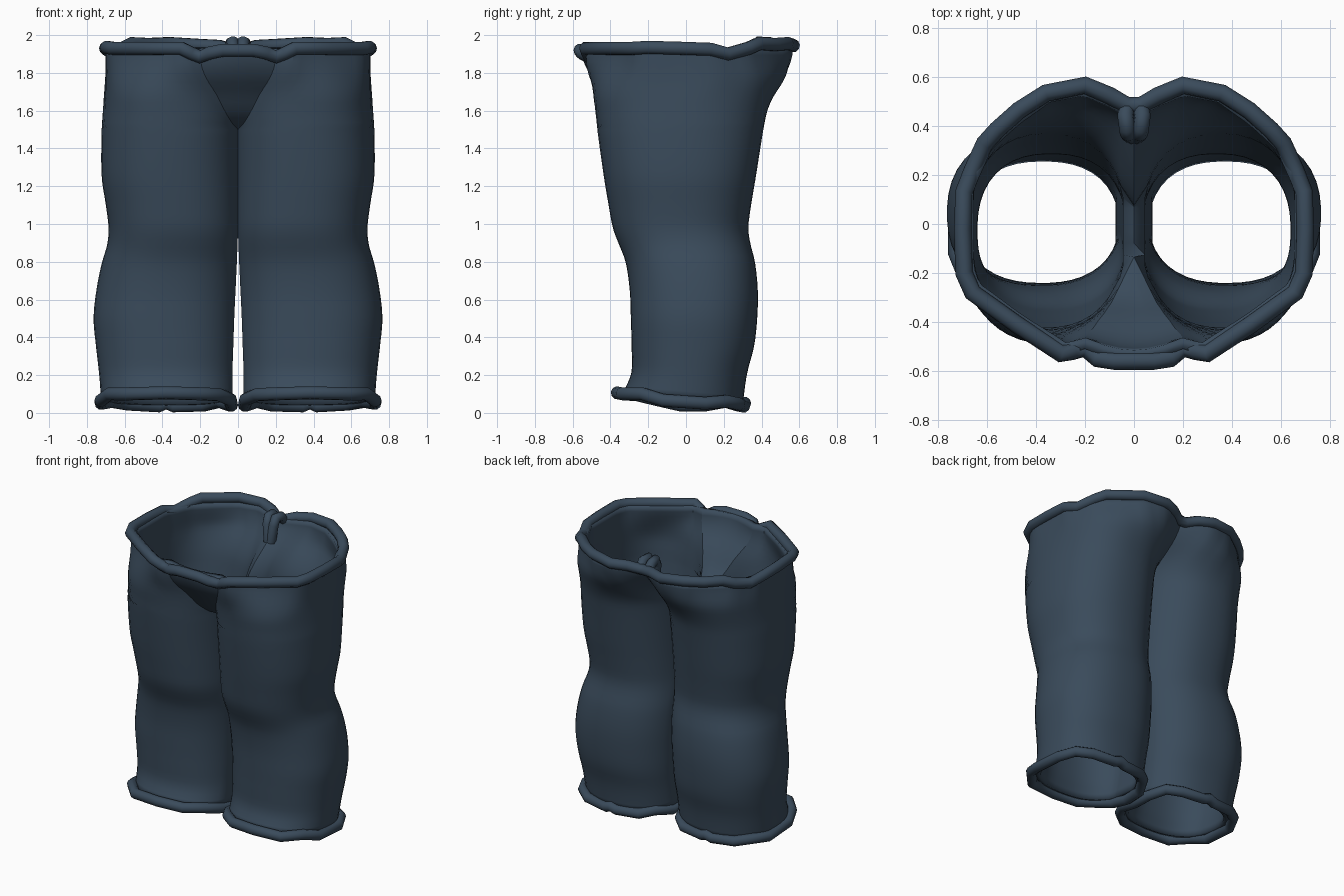
import bpy, bmesh, math
from mathutils import Vector

if "Cube" in bpy.data.objects:
    bpy.data.objects.remove(bpy.data.objects["Cube"])

mat = bpy.data.materials.new("dark_denim")
mat.diffuse_color = (0.042, 0.07, 0.105, 1)
mat.use_nodes = True
mat.node_tree.nodes["Principled BSDF"].inputs["Base Color"].default_value = mat.diffuse_color

# leg key sections: z, inner x, outer x, front y, back y
KEYS = [(.07, .03, .725, -.335, .30), (.2, .03, .735, -.29, .32), (.35, .025, .752, -.288, .36),
        (.5, .02, .765, -.292, .377), (.65, .013, .75, -.298, .38), (.8, .006, .72, -.32, .365),
        (.88, .003, .695, -.35, .345), (.97, 0, .685, -.385, .33), (1.1, 0, .70, -.41, .345),
        (1.25, 0, .722, -.435, .37), (1.5, 0, .722, -.47, .41), (1.6, 0, .715, -.48, .43),
        (1.7, 0, .71, -.495, .465), (1.8, 0, .705, -.515, .53), (1.93, 0, .70, -.55, .58)]
WAIST = [(.2, -.51), (.28, -.535), (.48, -.41), (.67, -.27), (.70, -.18), (.70, .15),
         (.62, .33), (.5, .44), (.36, .54), (.2, .57), (.08, .52), (0, .475)]
N, CROTCH, TOP = 40, 1.5, 1.93


def section(z):
    """Smooth interpolation between the key sections."""
    i = max(k for k in range(len(KEYS) - 1) if KEYS[k][0] <= z + 1e-6)
    a, b = KEYS[i], KEYS[i + 1]
    p, q = KEYS[max(i - 1, 0)], KEYS[min(i + 2, len(KEYS) - 1)]
    h = b[0] - a[0]
    t = (z - a[0]) / h
    out = []
    for c in range(1, 5):
        ma = (b[c] - p[c]) / (b[0] - p[0]) * h
        mb = (q[c] - a[c]) / (q[0] - a[0]) * h
        out.append((2*t**3 - 3*t*t + 1)*a[c] + (t**3 - 2*t*t + t)*ma + (3*t*t - 2*t**3)*b[c] + (t**3 - t*t)*mb)
    return out


def resample(pts, n):
    """Evenly spaced points along a polyline."""
    pts = [Vector(p) for p in pts]
    d = [0]
    for a, b in zip(pts, pts[1:]):
        d.append(d[-1] + (b - a).length)
    out, j = [], 0
    for k in range(n):
        s = d[-1] * k / (n - 1)
        while j < len(pts) - 2 and d[j + 1] < s:
            j += 1
        out.append(pts[j].lerp(pts[j + 1], min(1, (s - d[j]) / max(d[j + 1] - d[j], 1e-9))))
    return out


def outer_arc(z):
    """Leg outline from the front seam round the outside to the back seam."""
    xi, xo, yf, yb = section(z)
    xi = max(xi, 0)
    v = max(0, (z - CROTCH) / (TOP - CROTCH))
    w = max(xi, .21 * v**.75)
    cx, rx = (xi - .012 + xo) / 2, (xo - xi + .012) / 2
    cy, ry = (yf + yb) / 2, (yb - yf) / 2
    pts = []
    for k in range(361):
        a = math.pi + math.tau * k / 360
        c, s = math.cos(a), math.sin(a)
        x = cx + rx * math.copysign(abs(c)**.86, c)
        y = cy + ry * math.copysign(abs(s)**.86, s)
        if x >= (w if s < 0 else xi):
            pts.append((x, y))
    pts[0], pts[-1] = (w, pts[0][1]), (xi, pts[-1][1])
    out = []
    for k, (a, b) in enumerate(zip(resample(pts, N), resample(WAIST, N))):
        start = 1.66 - .1 * k / N          # the front flares later than the back
        t = max(0, (z - start) / (TOP - start))
        out.append(a.lerp(b, t * t * (3 - 2 * t)))
    return out, xi, v


# trouser shell: one leg with half the front panel, then mirrored
bm = bmesh.new()
zs = [.07 + (CROTCH - .07) * k / 32 for k in range(33)] + [CROTCH + (TOP - CROTCH) * k / 12 for k in range(1, 13)]
prev = None
for z in zs:
    arc, xi, v = outer_arc(z)
    tilt = .15 * max(0, 1 - z / .25)
    outer = [bm.verts.new((p.x, p.y, z - tilt * p.y)) for p in arc]
    wall, panel = [], []
    a, b = arc[-1], arc[0]
    if z <= CROTCH + 1e-6:
        ys = [a.y + (b.y - a.y) * k / 6 for k in range(1, 6)]
        wall = [outer[-1]] + [bm.verts.new((xi, y, z - tilt * y)) for y in ys] + [outer[0]]
    if z >= CROTCH - 1e-6:
        panel = [bm.verts.new((b.x * k / 3, b.y - .05 * v**2 * (1 - (k / 3)**2), z)) for k in range(3)] + [outer[0]]
    rows = (outer, wall, panel)
    if prev:
        for lo, hi in zip(prev, rows):
            if lo and hi:
                for k in range(len(lo) - 1):
                    bm.faces.new((lo[k], lo[k + 1], hi[k + 1], hi[k]))
    prev = rows
bmesh.ops.remove_doubles(bm, verts=bm.verts, dist=.0005)
dup = bmesh.ops.duplicate(bm, geom=bm.verts[:] + bm.edges[:] + bm.faces[:])["geom"]
for g in dup:
    if isinstance(g, bmesh.types.BMVert):
        g.co.x *= -1
bmesh.ops.reverse_faces(bm, faces=[g for g in dup if isinstance(g, bmesh.types.BMFace)])
seam = [x for x in bm.verts if abs(x.co.x) < 1e-4 and x.co.z >= CROTCH - 1e-3]
bmesh.ops.remove_doubles(bm, verts=seam, dist=.0005)
me = bpy.data.meshes.new("trouser_shell")
bm.to_mesh(me)
bm.free()
shell = bpy.data.objects.new("trouser_shell", me)
bpy.context.collection.objects.link(shell)
me.materials.append(mat)
bpy.context.view_layer.objects.active = shell
shell.select_set(True)
# cloth thickness, inward
sol = shell.modifiers.new("thickness", 'SOLIDIFY')
sol.thickness, sol.offset = .045, -1
bpy.ops.object.shade_smooth_by_angle(angle=math.radians(32))


def tube(name, pts, r, cyclic=True):
    """Rolled fabric edge along a path."""
    cu = bpy.data.curves.new(name, 'CURVE')
    cu.dimensions = '3D'
    cu.bevel_depth, cu.bevel_resolution, cu.use_fill_caps = r, 3, True
    sp = cu.splines.new('POLY')
    sp.points.add(len(pts) - 1)
    for q, p in zip(sp.points, pts):
        q.co = (*p, 1)
    sp.use_cyclic_u = cyclic
    cu.materials.append(mat)
    ob = bpy.data.objects.new(name, cu)
    bpy.context.collection.objects.link(ob)


# rolled waist edge, wavy at the front panel and the hips
rim = [(.08, -.56, 1.92), (.15, -.55, 1.905), (.2, -.51, 1.885), (.25, -.52, 1.905), (.3, -.53, 1.93),
       (.48, -.41, 1.93), (.66, -.28, 1.93), (.695, -.2, 1.935), (.70, -.02, 1.93), (.695, .13, 1.925),
       (.66, .22, 1.9), (.61, .33, 1.93), (.56, .385, 1.955), (.47, .465, 1.95), (.36, .535, 1.955),
       (.2, .567, 1.945), (.1, .525, 1.94), (.03, .485, 1.92)]
tube("waist_edge", rim + [(-x, y, z) for x, y, z in reversed(rim)], .036)

# rolled hems, higher at the front
hem = [(.04, -.16, .075), (.1, -.26, .1), (.2, -.34, .105), (.38, -.363, .11), (.58, -.34, .105), (.68, -.23, .105),
       (.725, -.12, .07), (.725, .1, .055), (.67, .21, .065), (.58, .28, .05), (.42, .305, .04),
       (.38, .31, .055), (.34, .305, .04), (.18, .28, .045), (.1, .21, .065), (.04, .1, .045), (.035, -.03, .045)]
for side, s in (("right", 1), ("left", -1)):
    tube(side + "_hem", [(s * x, y, z - .004) for x, y, z in hem], .035)
    # bunched fabric at the back seam
    tube(side + "_back_gather", [(s * .03, .48, 1.91), (s * .035, .44, 1.96), (s * .028, .39, 1.965),
                                 (s * .025, .37, 1.92), (s * .01, .36, 1.8)], .033, False)
